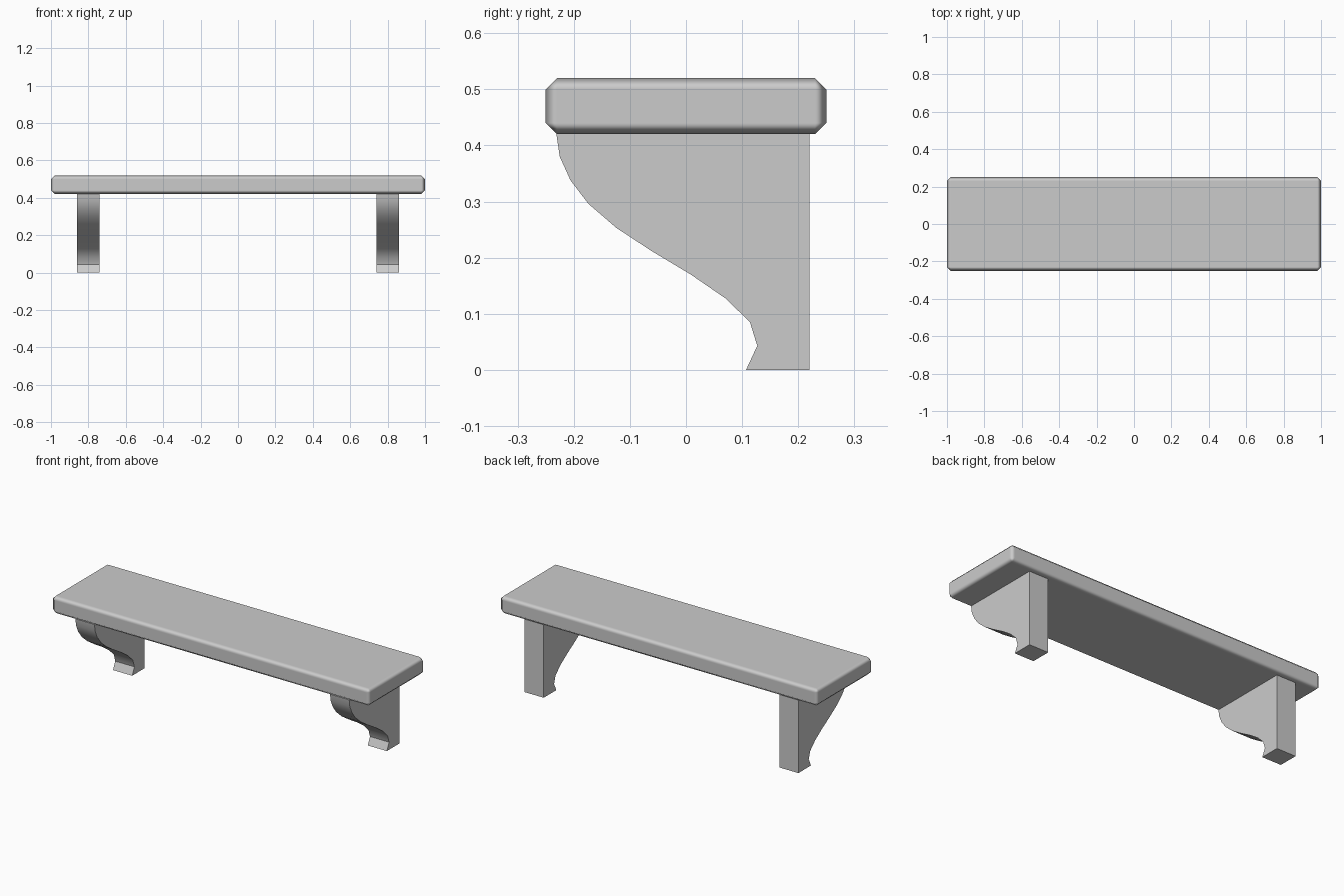
import bpy, bmesh

if "Cube" in bpy.data.objects:
    bpy.data.objects.remove(bpy.data.objects["Cube"])


def finish(name, bm):
    bmesh.ops.recalc_face_normals(bm, faces=bm.faces)
    mesh = bpy.data.meshes.new(name)
    bm.to_mesh(mesh)
    bm.free()
    obj = bpy.data.objects.new(name, mesh)
    bpy.context.collection.objects.link(obj)
    return obj


def smooth(obj, angle):
    bpy.ops.object.select_all(action='DESELECT')
    obj.select_set(True)
    bpy.context.view_layer.objects.active = obj
    bpy.ops.object.shade_smooth_by_angle(angle=angle)


# Shelf board with softened chamfered edges
bm = bmesh.new()
bmesh.ops.create_cube(bm, size=1)
bmesh.ops.scale(bm, vec=(2, 0.5, 0.1), verts=bm.verts)
bmesh.ops.translate(bm, vec=(0, 0, 0.47), verts=bm.verts)
for f in bm.faces:
    f.smooth = True
board = finish("shelf_board", bm)
bevel = board.modifiers.new("edge_chamfer", 'BEVEL')
bevel.width = 0.02
bevel.segments = 1
bevel.harden_normals = True

# Scrolled bracket side profile (y, z), extruded along x
profile = [(0.22, 0), (0.107, 0), (0.127, 0.043), (0.114, 0.085),
           (0.071, 0.127), (0.01, 0.169), (-0.06, 0.211), (-0.124, 0.253),
           (-0.174, 0.296), (-0.206, 0.338), (-0.225, 0.38),
           (-0.231, 0.42), (0.22, 0.42)]


def bracket(name, x, width=0.12):
    bm = bmesh.new()
    face = bm.faces.new([bm.verts.new((x - width / 2, y, z)) for y, z in profile])
    ext = bmesh.ops.extrude_face_region(bm, geom=[face], use_keep_orig=True)
    moved = [g for g in ext["geom"] if isinstance(g, bmesh.types.BMVert)]
    bmesh.ops.translate(bm, vec=(width, 0, 0), verts=moved)
    smooth(finish(name, bm), 0.7)


# Left and right brackets
bracket("left_bracket", -0.8)
bracket("right_bracket", 0.8)
